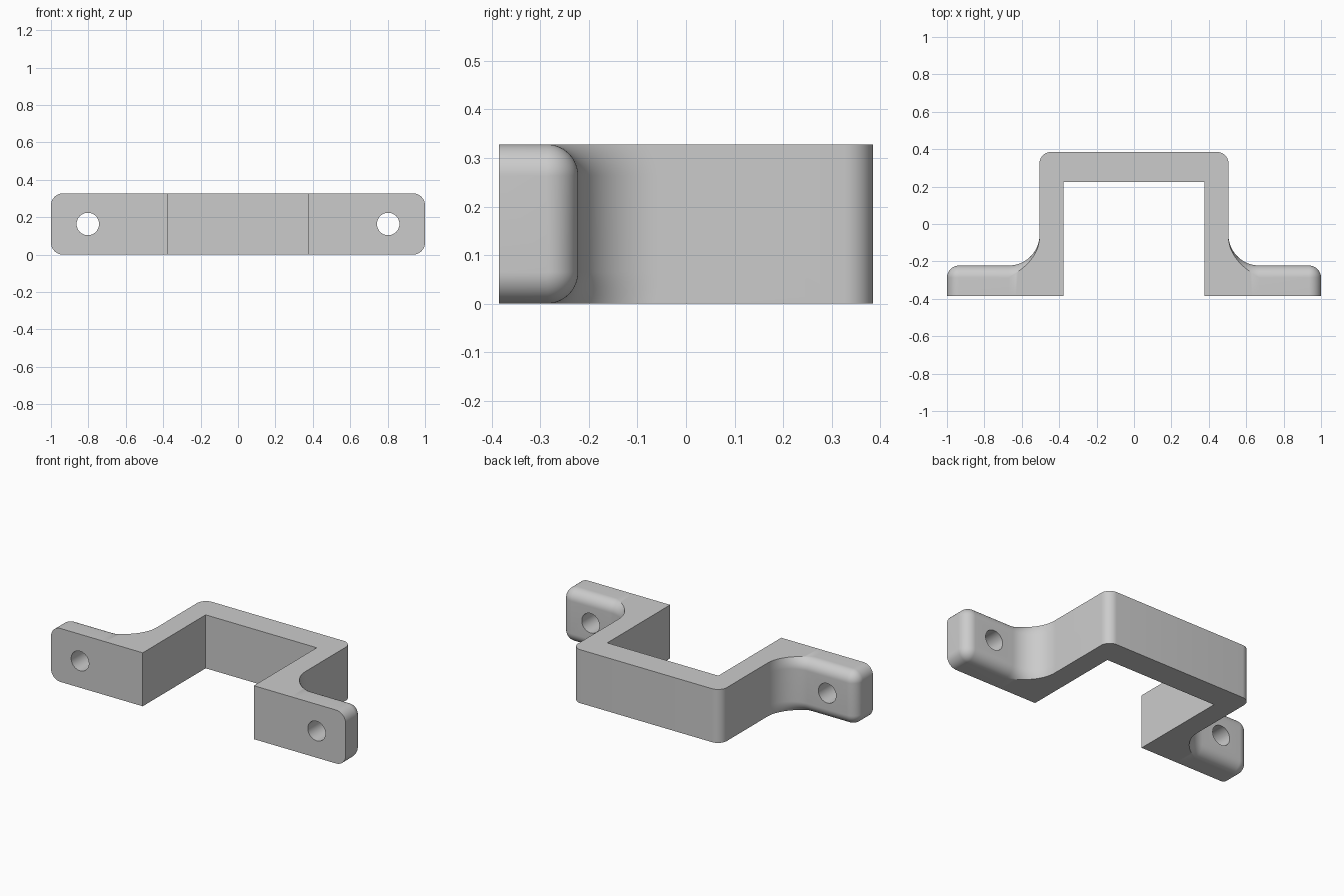
import bpy, bmesh
from math import sin, cos, asin, sqrt, pi

if "Cube" in bpy.data.objects:
    bpy.data.objects.remove(bpy.data.objects["Cube"])

HEIGHT, FRONT, BACK = 0.328, -0.385, 0.385
OUTER, INNER, INNER_BACK = 0.505, 0.377, 0.225   # channel walls
EAR_BACK, ROUND, FILLET = -0.222, 0.065, 0.165   # mounting ears
CORNER = 0.06

grey = bpy.data.materials.new("grey")
grey.use_nodes = True
colour = (0.6, 0.6, 0.6, 1)
grey.diffuse_color = colour
grey.node_tree.nodes["Principled BSDF"].inputs["Base Color"].default_value = colour


def make_object(name, bm):
    bmesh.ops.remove_doubles(bm, verts=bm.verts, dist=1e-5)
    bmesh.ops.recalc_face_normals(bm, faces=bm.faces)
    mesh = bpy.data.meshes.new(name)
    bm.to_mesh(mesh)
    bm.free()
    mesh.materials.append(grey)
    obj = bpy.data.objects.new(name, mesh)
    bpy.context.collection.objects.link(obj)
    return obj


def loft(bm, rings):
    """Skin a list of closed rings and cap both ends."""
    rows = [[bm.verts.new(p) for p in ring] for ring in rings]
    for a, b in zip(rows, rows[1:]):
        for i in range(len(a)):
            j = (i + 1) % len(a)
            bm.faces.new((a[i], a[j], b[j], b[i]))
    bm.faces.new(rows[0])
    bm.faces.new(rows[-1])


def channel():
    """U-shaped centre with rounded rear corners."""
    angles = [i * pi / 20 for i in range(11)]
    right = [(OUTER - CORNER + CORNER * cos(a), BACK - CORNER + CORNER * sin(a)) for a in angles]
    half = [(INNER, INNER_BACK), (INNER, FRONT), (OUTER, FRONT)] + right
    outline = half + [(-x, y) for x, y in reversed(half)]
    bm = bmesh.new()
    loft(bm, [[(x, y, z) for x, y in outline] for z in (0, HEIGHT)])
    return make_object("bracket", bm)


def ear_section(x, radius, limit, side, steps=14):
    """Flat front and a rounded back of the given edge radius, cut off at limit."""
    top = asin(min(1, limit / radius)) if radius > 1e-6 else pi / 2
    core = HEIGHT / 2 - ROUND
    upper = []
    for i in range(steps + 1):
        a = top * i / steps
        upper.append((EAR_BACK - ROUND + radius * cos(a), core + radius * sin(a)))
    upper.append((FRONT, upper[-1][1]))
    ring = upper + [(y, -z) for y, z in reversed(upper)]
    return [(side * x, y, z + HEIGHT / 2) for y, z in ring]


def ear(name, side):
    """Mounting ear: concave blend at the wall, rounded edges at the tip."""
    stations = [(OUTER - 0.05, ROUND + FILLET)]
    for i in range(21):
        a = pi / 2 * i / 20
        stations.append((OUTER + FILLET * (1 - cos(a)), ROUND + FILLET * (1 - sin(a))))
    for i in range(15):
        a = pi / 2 * i / 14
        stations.append((1 - ROUND + ROUND * sin(a), ROUND * cos(a)))
    bm = bmesh.new()
    loft(bm, [ear_section(x, r, ROUND, side) for x, r in stations])
    return make_object(name, bm)


def hole_cutter(name, side):
    ring = [(0.803 * side + 0.06 * cos(i * pi / 24), HEIGHT / 2 + 0.06 * sin(i * pi / 24))
            for i in range(48)]
    bm = bmesh.new()
    loft(bm, [[(x, y, z) for x, z in ring] for y in (-0.5, 0)])
    return make_object(name, bm)


def combine(target, tool, operation):
    mod = target.modifiers.new(operation.lower(), "BOOLEAN")
    mod.operation, mod.solver, mod.object = operation, "EXACT", tool
    bpy.context.view_layer.objects.active = target
    bpy.ops.object.modifier_apply(modifier=mod.name)
    bpy.data.objects.remove(tool)


bracket = channel()
for label, side in (("left", 1), ("right", -1)):
    combine(bracket, ear(label + "_ear", side), "UNION")
    combine(bracket, hole_cutter(label + "_screw_hole", side), "DIFFERENCE")

bpy.ops.object.select_all(action="DESELECT")
bracket.select_set(True)
bpy.context.view_layer.objects.active = bracket
bpy.ops.object.shade_smooth_by_angle(angle=pi / 6)
